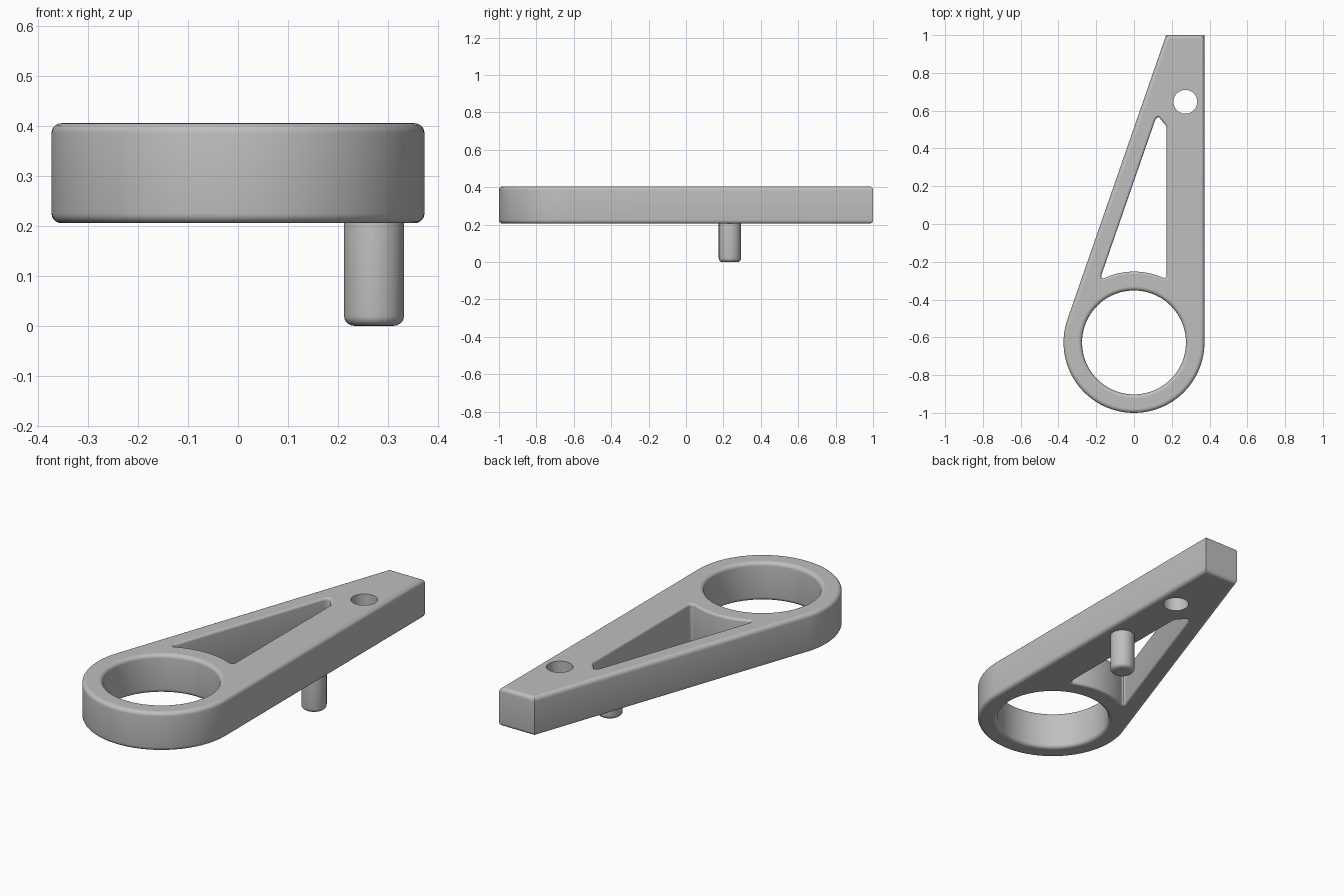
import bpy, bmesh, math
from mathutils import Vector

cube = bpy.data.objects.get("Cube")
if cube:
    bpy.data.objects.remove(cube, do_unlink=True)

grey = bpy.data.materials.new("plain grey")
grey.use_nodes = True
grey.diffuse_color = (0.52, 0.52, 0.52, 1)
grey.node_tree.nodes["Principled BSDF"].inputs["Base Color"].default_value = grey.diffuse_color

RING = Vector((0, -0.627))
HOLE = Vector((0.272, 0.647))
R_OUT = 0.373
ROUND = 0.02
STEPS = 5


def polar(center, r, a):
    return center + r * Vector((math.cos(a), math.sin(a)))


def arc(center, r, a0, a1, n):
    return [polar(center, r, a0 + (a1 - a0) * i / n) for i in range(n + 1)]


def circle(center, r, n=64):
    return arc(center, r, 0, math.tau, n)[:-1]


def angle_of(center, p):
    d = p - center
    return math.atan2(d.y, d.x)


def blend(a, corner, b, n=8):
    """Rounded corner running from a to b."""
    return [a * (1 - t) ** 2 + corner * 2 * t * (1 - t) + b * t * t
            for t in (i / n for i in range(n + 1))]


def inset(loop, d):
    """Move a counter-clockwise loop inward by d, with mitred corners."""
    out = []
    for i, p in enumerate(loop):
        e1 = (p - loop[i - 1]).normalized()
        e2 = (loop[(i + 1) % len(loop)] - p).normalized()
        n1, n2 = Vector((-e1.y, e1.x)), Vector((-e2.y, e2.x))
        out.append(p + (n1 + n2) * d / (1 + n1.dot(n2)))
    return out


def rounded_prism(name, loops, z0, z1):
    """Extrude loops of (points, rim rounding, is_hole) and fill both caps."""
    bm = bmesh.new()
    rims = {z0: [], z1: []}
    for points, r, is_hole in loops:
        if r:
            angles = [math.pi / 2 * i / STEPS for i in range(STEPS + 1)]
            low = [(r * (1 - math.sin(a)), z0 + r * (1 - math.cos(a))) for a in angles]
            profile = low + [(d, z0 + z1 - z) for d, z in reversed(low)]
        else:
            profile = [(0, z0), (0, z1)]
        rings = [[bm.verts.new((p.x, p.y, z)) for p in inset(points, -d if is_hole else d)]
                 for d, z in profile]
        n = len(points)
        for a, b in zip(rings, rings[1:]):
            for i in range(n):
                j = (i + 1) % n
                bm.faces.new((a[i], a[j], b[j], b[i])).smooth = True
        for z, ring in ((z0, rings[0]), (z1, rings[-1])):
            rims[z] += [bm.edges.get((ring[i], ring[(i + 1) % n])) for i in range(n)]
    for edges in rims.values():
        bmesh.ops.triangle_fill(bm, edges=edges, use_beauty=True)
    bmesh.ops.recalc_face_normals(bm, faces=bm.faces)
    for e in bm.edges:
        e.smooth = e.calc_face_angle(0) < math.radians(30)
    mesh = bpy.data.meshes.new(name)
    bm.to_mesh(mesh)
    bm.free()
    mesh.materials.append(grey)
    obj = bpy.data.objects.new(name, mesh)
    bpy.context.collection.objects.link(obj)
    return obj


# Teardrop outline: ring end, straight side, narrow end, tangent slanted side
tip = Vector((0.17, 1))
to_tip = tip - RING
tangent = angle_of(RING, tip) + math.acos(R_OUT / to_tip.length)
outline = arc(RING, R_OUT, tangent - math.tau, 0, 72)
outline = outline[::-1] if outline[0].y < outline[-1].y - 1 else outline
outline += [Vector((R_OUT, 1)), tip]

# Triangular window, bounded by arcs around the ring and the small hole
low_left, low_right = Vector((-0.183, -0.30)), Vector((0.173, -0.294))
top_right, top_left = Vector((0.173, 0.521)), Vector((0.124, 0.585))
slant = (top_left - low_left).normalized()
up = Vector((0, 1))
ring_arc = arc(RING, 0.375, angle_of(RING, low_left) - 0.1,
               angle_of(RING, low_right) + 0.08, 20)
a0 = angle_of(HOLE, top_right) % math.tau
a1 = angle_of(HOLE, top_left) % math.tau
hole_arc = arc(HOLE, 0.16, a0 - 0.12, a1 + 0.24, 4)
window = (blend(low_left + slant * 0.04, low_left, ring_arc[0]) + ring_arc[1:-1]
          + blend(ring_arc[-1], low_right, low_right + up * 0.03)
          + blend(top_right - up * 0.02, top_right, hole_arc[0]) + hole_arc[1:-1]
          + blend(hole_arc[-1], top_left, top_left - slant * 0.05))

# Lever plate with ring opening, window and small through hole
rounded_prism("lever_plate", [
    (outline, ROUND, False),
    (circle(RING, 0.275, 96), ROUND, True),
    (window, 0.012, True),
    (circle(HOLE, 0.063, 48), 0, True),
], 0.205, 0.405)

# Pin below the plate, its top sunk into the plate
rounded_prism("pin", [(circle(Vector((0.272, 0.235)), 0.06, 48), ROUND, False)], 0, 0.25)
